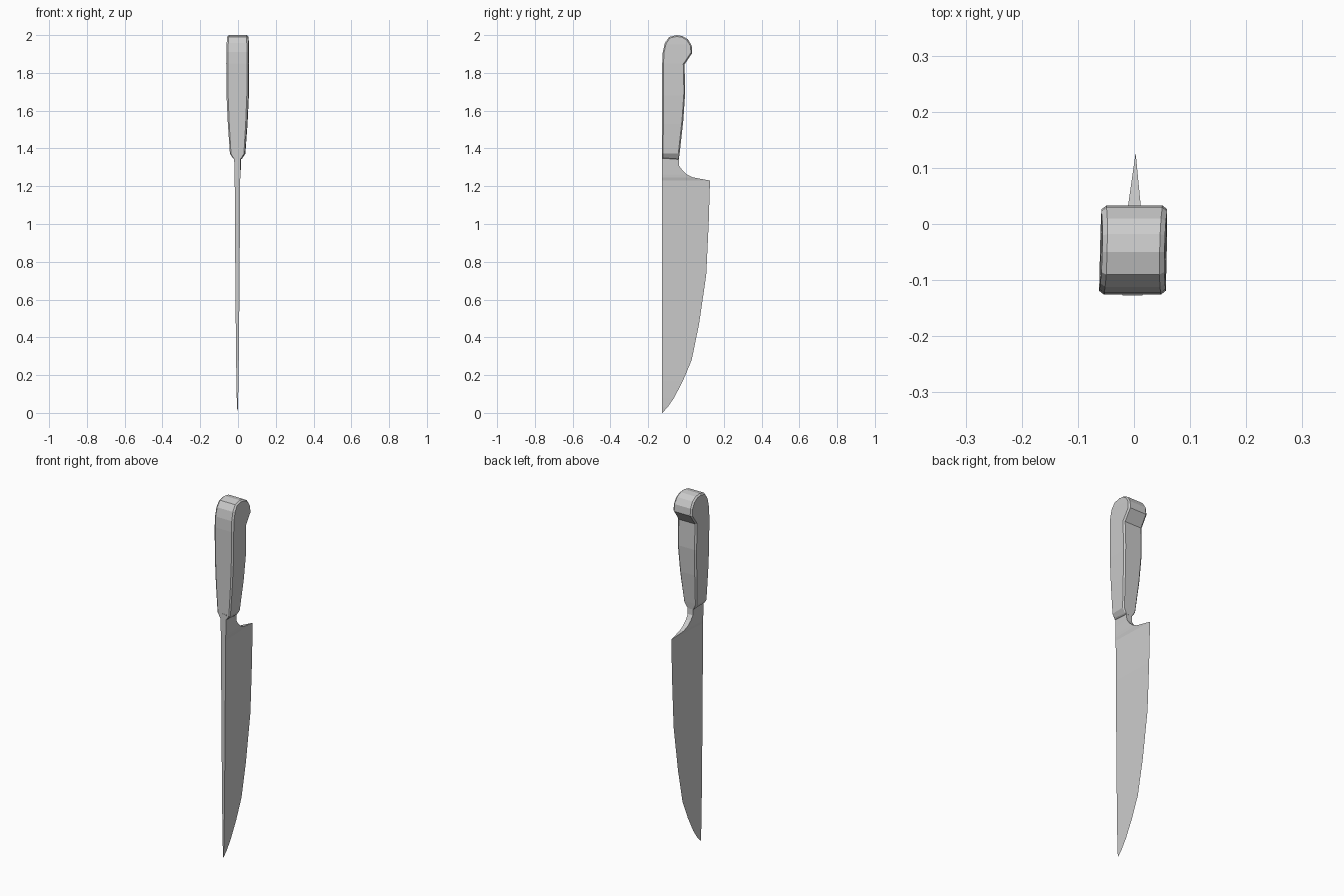
import bpy, bmesh

if "Cube" in bpy.data.objects:
    bpy.data.objects.remove(bpy.data.objects["Cube"])

BACK = -0.127   # flat spine plane


def finish(bm, name):
    # whole knife is turned very slightly about the vertical axis
    for v in bm.verts:
        v.co.x += 0.023 * v.co.y
    bmesh.ops.recalc_face_normals(bm, faces=bm.faces)
    me = bpy.data.meshes.new(name)
    bm.to_mesh(me)
    bm.free()
    ob = bpy.data.objects.new(name, me)
    bpy.context.collection.objects.link(ob)
    return ob


def lerp_table(table, z):
    for (z0, w0), (z1, w1) in zip(table, table[1:]):
        if z <= z1:
            return w0 + (w1 - w0) * max(0, z - z0) / (z1 - z0)
    return table[-1][1]


# Blade: wedge sections (z, edge y, edge half thickness, spine half thickness)
edge = [(0.0, -0.126), (0.03, -0.097), (0.08, -0.063), (0.17, -0.016),
        (0.28, 0.03), (0.47, 0.069), (0.73, 0.107), (1.0, 0.12), (1.23, 0.127)]
rows = [(z, y, 0.0, 0.0145 * (z / 1.23) ** 0.5) for z, y in edge]
# Heel and neck: the wedge thickens to a slab with a concave curve
rows += [(1.247, 0.035, 0.011, 0.015), (1.262, 0.005, 0.0135, 0.0155),
         (1.285, -0.02, 0.015, 0.016), (1.31, -0.037, 0.016, 0.0165),
         (1.375, -0.04, 0.018, 0.018)]
bm = bmesh.new()
rings = [[bm.verts.new(p) for p in ((-hs, BACK, z), (hs, BACK, z), (he, y, z), (-he, y, z))]
         for z, y, he, hs in rows]
for a, b in zip(rings, rings[1:]):
    for i in range(4):
        j = (i + 1) % 4
        bm.faces.new((a[i], a[j], b[j], b[i]))
bm.faces.new(rings[0])
bm.faces.new(rings[-1])
bmesh.ops.remove_doubles(bm, verts=bm.verts, dist=0.0001)
finish(bm, "blade")

# Handle: side profile (y, z), pushed out both ways with chamfered rims
profile = [(-0.126, 1.348), (-0.038, 1.342), (-0.033, 1.38), (-0.014, 1.55),
           (-0.004, 1.7), (-0.008, 1.845), (0.033, 1.905), (0.03, 1.945),
           (0.01, 1.978), (-0.018, 1.995), (-0.05, 2.0), (-0.09, 1.99),
           (-0.112, 1.958), (-0.123, 1.91), (-0.126, 1.85)]
width = [(1.342, 0.02), (1.372, 0.04), (1.53, 0.051), (1.68, 0.058),
         (1.85, 0.0595), (1.95, 0.058), (2.0, 0.055)]
bm = bmesh.new()
left, right = [[bm.verts.new((s, y, z)) for y, z in profile] for s in (-0.85, 0.85)]
n = len(profile)
for i in range(n):
    j = (i + 1) % n
    bm.faces.new((left[i], left[j], right[j], right[i]))
sides = [bm.faces.new(left), bm.faces.new(right)]
bmesh.ops.recalc_face_normals(bm, faces=bm.faces)
for f in sides:
    bmesh.ops.inset_region(bm, faces=[f], thickness=0.007)
for f in sides:
    for v in f.verts:
        v.co.x = 1.0 if v.co.x > 0 else -1.0
# slice at the width stations, then apply the swelling
for z, w in width[1:-1]:
    bmesh.ops.bisect_plane(bm, geom=bm.verts[:] + bm.edges[:] + bm.faces[:],
                           plane_co=(0, 0, z), plane_no=(0, 0, 1), dist=0.0001)
for v in bm.verts:
    v.co.x *= lerp_table(width, v.co.z)
finish(bm, "handle")
